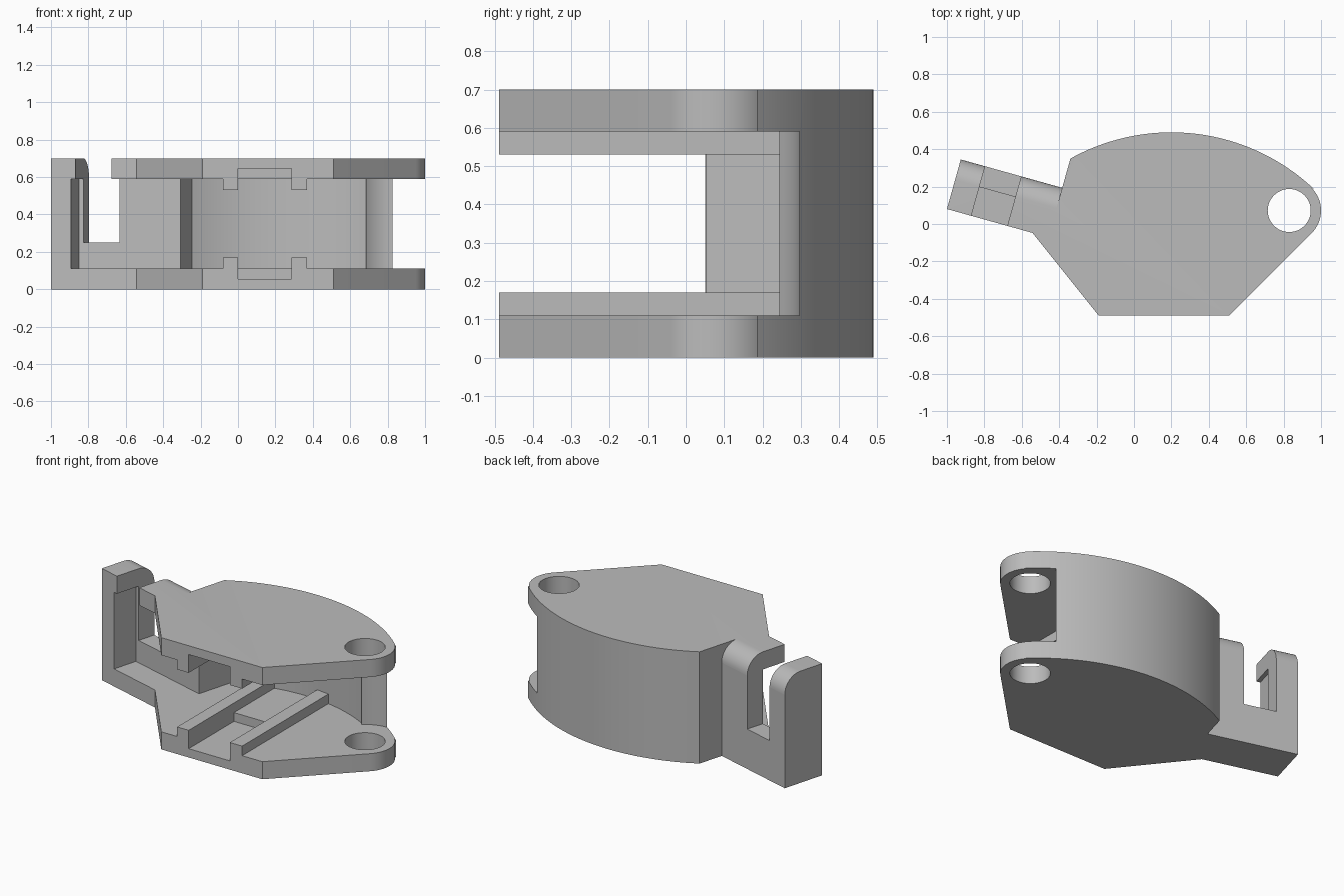
import bpy
import bmesh
from math import sin, cos, atan2, radians, pi
from mathutils import Vector, Matrix

cube = bpy.data.objects.get("Cube")
if cube:
    bpy.data.objects.remove(cube, do_unlink=True)

grey = bpy.data.materials.new("plain_grey")
grey.use_nodes = True
tone = (0.5, 0.5, 0.5, 1)
grey.diffuse_color = tone
grey.node_tree.nodes["Principled BSDF"].inputs["Base Color"].default_value = tone

HEIGHT, FLOOR, ROOF = 0.70, 0.11, 0.59
BIG = Vector((0.2, -0.62))       # centre of the curved back wall
PIN = Vector((0.83, 0.072))      # centre of the hinge hole
TILT = radians(-15.6)            # direction of the side arm
CORNER = Vector((-1.0, 0.08))    # front outer corner of the arm
ARM_W, ARM_IN = 0.275, 0.16      # arm depth, and where its back wall starts


def arm(u, v):
    """Point in plan from distances along and across the arm."""
    return CORNER + Vector((cos(TILT) * u - sin(TILT) * v, sin(TILT) * u + cos(TILT) * v))


def arc(centre, radius, start, end, steps):
    angles = [start + (end - start) * i / steps for i in range(steps + 1)]
    return [centre + Vector((cos(a), sin(a))) * radius for a in angles]


def angle_to(centre, x, y):
    return atan2(y - centre.y, x - centre.x)


def prism(name, points, low, high, matrix=None):
    """Extrude a closed profile from low to high."""
    bm = bmesh.new()
    face = bm.faces.new([bm.verts.new((p[0], p[1], low)) for p in points])
    top = bmesh.ops.extrude_face_region(bm, geom=[face])["geom"]
    bmesh.ops.translate(bm, vec=(0, 0, high - low),
                        verts=[g for g in top if isinstance(g, bmesh.types.BMVert)])
    if matrix:
        bm.transform(matrix)
    bmesh.ops.recalc_face_normals(bm, faces=bm.faces)
    mesh = bpy.data.meshes.new(name)
    bm.to_mesh(mesh)
    bm.free()
    mesh.materials.append(grey)
    obj = bpy.data.objects.new(name, mesh)
    bpy.context.collection.objects.link(obj)
    return obj


def box(name, x0, x1, y0, y1, z0, z1):
    return prism(name, [(x0, y0), (x1, y0), (x1, y1), (x0, y1)], z0, z1)


def cut(target, cutter):
    mod = target.modifiers.new("cut", "BOOLEAN")
    mod.operation = "DIFFERENCE"
    mod.solver = "EXACT"
    mod.object = cutter
    bpy.context.view_layer.objects.active = target
    bpy.ops.object.modifier_apply(modifier=mod.name)
    bpy.data.objects.remove(cutter, do_unlink=True)


# Housing outline with the rounded hinge end, curved back and side arm
outline = [Vector((-0.19, -0.488)), Vector((0.51, -0.488))]
outline += arc(PIN, 0.17, -pi / 4, radians(46), 16)
outline += arc(BIG, 1.11, radians(46.5), angle_to(BIG, -0.34, 0.35), 40)
outline += [arm(0.563, ARM_W), arm(0, ARM_W), arm(0, 0), arm(0.475, 0)]
body = prism("housing", outline, 0, HEIGHT)

# Open cavity between the upper and lower plates
cavity = [arm(0.11, -0.1), arm(0.11, ARM_IN), arm(0.674, ARM_IN)]
cavity += arc(BIG, 1.0, angle_to(BIG, -0.245, 0.275), angle_to(BIG, 0.69, 0.25), 40)
cavity += arc(PIN, 0.225, angle_to(PIN, 0.685, 0.244), pi / 4, 16)
cavity += [Vector((1.2, 0.2)), Vector((1.2, -0.8)), Vector((-0.9, -0.8))]
cut(body, prism("cavity_cutter", cavity, FLOOR, ROOF))

# Slot that separates the end post from the rest of the arm
slot = [arm(0.135, -0.1), arm(0.335, -0.1), arm(0.335, 0.4), arm(0.135, 0.4)]
cut(body, prism("slot_cutter", slot, 0.25, 0.9))
notch = [arm(0.135, -0.1), arm(0.335, -0.1), arm(0.335, ARM_IN), arm(0.135, ARM_IN)]
cut(body, prism("notch_cutter", notch, FLOOR, 0.9))

# Rounded upper back edge of the arm
radius = ARM_W - ARM_IN
profile = arc(Vector((ARM_IN, HEIGHT - radius)), radius, 0, pi / 2, 16)
profile += [Vector((ARM_IN, 0.8)), Vector((0.35, 0.8)), Vector((0.35, HEIGHT - radius))]
along = Vector((cos(TILT), sin(TILT), 0))
across = Vector((-sin(TILT), cos(TILT), 0))
frame = Matrix((across, Vector((0, 0, 1)), along)).transposed().to_4x4()
frame.translation = CORNER.to_3d()
cut(body, prism("round_cutter", profile, -0.05, 0.563, frame))

# Hinge hole through both plates
cut(body, prism("hole_cutter", arc(PIN, 0.115, 0, 2 * pi, 48)[:-1], -0.1, 0.9))

# Shallow channel in the inner face of each plate
cut(body, box("channel_cutter", 0, 0.285, -0.6, -0.04, 0.055, HEIGHT - 0.055))

# Paired guide rails on the lower and upper plates
parts = [body]
for side, x0, x1 in (("right", -0.08, 0), ("left", 0.285, 0.37)):
    parts.append(box("lower_rail_" + side, x0, x1, -0.488, 0.385, FLOOR, 0.17))
    parts.append(box("upper_rail_" + side, x0, x1, -0.488, 0.385, 0.53, ROOF))

# Smooth curves, crisp edges
bpy.ops.object.select_all(action="DESELECT")
for part in parts:
    part.select_set(True)
bpy.context.view_layer.objects.active = body
bpy.ops.object.shade_smooth_by_angle(angle=radians(25))
